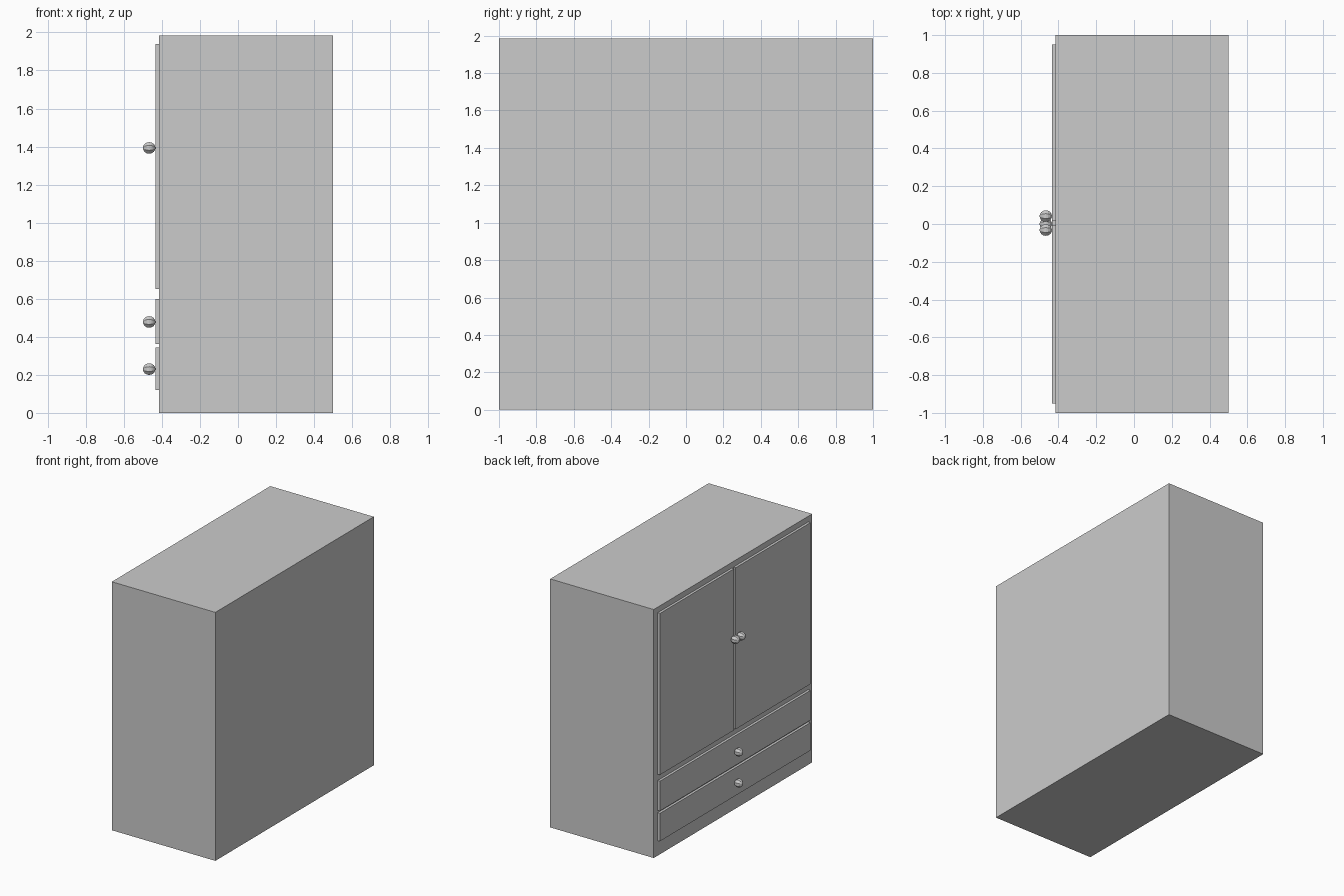
import bpy, math
from mathutils import Matrix

if "Cube" in bpy.data.objects:
    bpy.data.objects.remove(bpy.data.objects["Cube"])


def box(name, x, y, z):
    """Axis-aligned box from (min, max) ranges."""
    bpy.ops.mesh.primitive_cube_add(size=1)
    o = bpy.context.object
    o.name = name
    size = [r[1] - r[0] for r in (x, y, z)]
    mid = [(r[0] + r[1]) / 2 for r in (x, y, z)]
    o.data.transform(Matrix.Diagonal((*size, 1)))
    o.location = mid
    return o


def knob(name, y, z):
    """Eight-sided ball with its poles along x."""
    bpy.ops.mesh.primitive_uv_sphere_add(segments=8, ring_count=8, radius=0.033)
    o = bpy.context.object
    o.name = name
    turn = Matrix.Rotation(math.pi / 2, 4, 'Y') @ Matrix.Rotation(math.pi / 8, 4, 'Z')
    o.data.transform(turn)
    o.location = (-0.467, y, z)
    return o


FRONT = (-0.435, -0.41)

# Cabinet body
box("cabinet_body", (-0.415, 0.5), (-1, 1), (0, 1.985))

# Pair of doors with a narrow gap
box("door_left", FRONT, (0.015, 0.95), (0.65, 1.94))
box("door_right", FRONT, (-0.95, -0.005), (0.65, 1.94))

# Two full-width drawers
box("drawer_upper", FRONT, (-0.95, 0.95), (0.362, 0.60))
box("drawer_lower", FRONT, (-0.95, 0.95), (0.12, 0.343))

# Knobs on doors and drawers
for name, y, z in (("door_left_knob", 0.042, 1.393), ("door_right_knob", -0.032, 1.393),
                   ("drawer_upper_knob", 0.0, 0.478), ("drawer_lower_knob", 0.0, 0.23)):
    knob(name, y, z)
